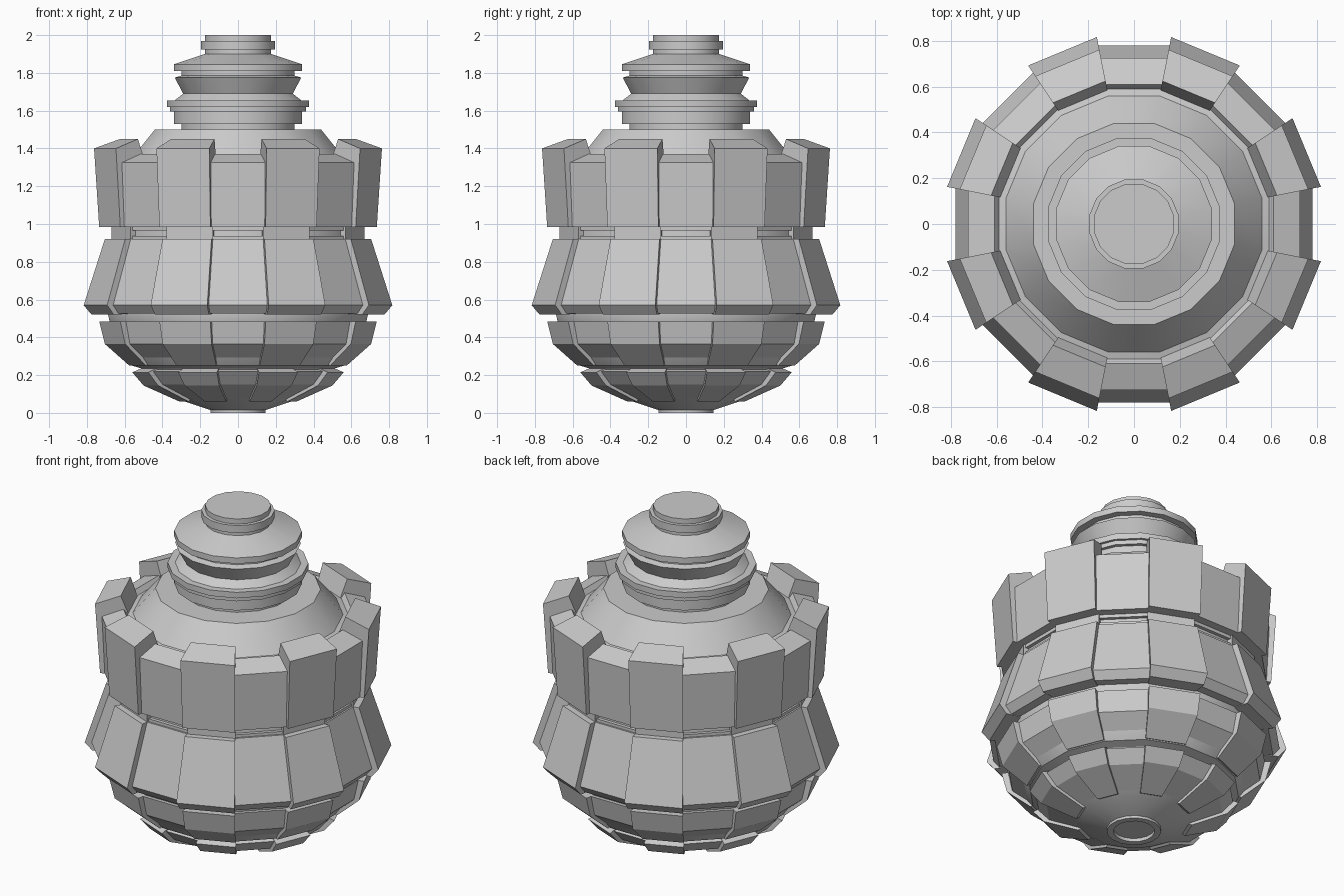
import bpy, bmesh
from math import cos, sin, pi

if "Cube" in bpy.data.objects:
    bpy.data.objects.remove(bpy.data.objects["Cube"])

SIDES = 16
HALF = pi / SIDES
K = 1 / cos(HALF)          # flat distance -> corner distance


def finish(bm, name, smooth):
    bmesh.ops.recalc_face_normals(bm, faces=bm.faces)
    me = bpy.data.meshes.new(name)
    bm.to_mesh(me)
    bm.free()
    ob = bpy.data.objects.new(name, me)
    bpy.context.collection.objects.link(ob)
    if smooth:
        bpy.ops.object.select_all(action='DESELECT')
        ob.select_set(True)
        bpy.context.view_layer.objects.active = ob
        bpy.ops.object.shade_smooth_by_angle(angle=0.45)
    return ob


def corner(bm, r, z, a):
    return bm.verts.new((r * K * cos(a), r * K * sin(a), z))


def lathe(name, profile):
    """16-sided solid from (flat radius, z) points, capped at both ends."""
    bm = bmesh.new()
    rings = [[corner(bm, r, z, (2 * i + 1) * HALF) for i in range(SIDES)] for r, z in profile]
    for a, b in zip(rings, rings[1:]):
        for i in range(SIDES):
            j = (i + 1) % SIDES
            bm.faces.new((a[i], a[j], b[j], b[i]))
    bm.faces.new(rings[0])
    bm.faces.new(rings[-1])
    return finish(bm, name, True)


def panels(name, profile, start):
    """Wedge panels on every second side, from a closed (flat radius, z) profile."""
    bm = bmesh.new()
    for k in range(start, SIDES, 2):
        mid = k * 2 * HALF
        left = [corner(bm, r, z, mid - HALF) for r, z in profile]
        right = [corner(bm, r, z, mid + HALF) for r, z in profile]
        bm.faces.new(left)
        bm.faces.new(right[::-1])
        n = len(profile)
        for i in range(n):
            j = (i + 1) % n
            bm.faces.new((left[i], left[j], right[j], right[i]))
    return finish(bm, name, False)


# Core body under the panels, with recessed foot
lathe("body", [(.11, .02), (.11, 0), (.145, 0), (.145, .015), (.28, .06), (.44, .15),
               (.51, .235), (.56, .25), (.65, .37), (.68, .485), (.69, .53), (.64, .92),
               (.64, .99), (.60, 1.34), (.56, 1.35), (.44, 1.5), (.29, 1.5)])

# Stepped neck and cap
lathe("neck", [(.30, 1.49), (.30, 1.53), (.34, 1.53), (.34, 1.595), (.36, 1.595),
               (.36, 1.62), (.375, 1.62), (.375, 1.655), (.335, 1.655), (.29, 1.69),
               (.335, 1.775), (.30, 1.785), (.30, 1.81), (.34, 1.81), (.34, 1.845),
               (.175, 1.9), (.175, 1.925), (.195, 1.925), (.195, 1.97), (.175, 1.97), (.175, 2.0)])

# Upper tier: tall blocks alternating with lower ones
panels("upper_raised", [(.60, .985), (.735, .985), (.762, 1.40), (.625, 1.45), (.58, 1.33)], 1)
panels("upper_low", [(.60, .985), (.71, .985), (.725, 1.325), (.61, 1.37), (.58, 1.33)], 0)

# Spacers in the gap between upper and middle tiers
panels("gap_spacer", [(.60, .91), (.67, .91), (.67, .99), (.60, .99)], 1)
panels("gap_ledge", [(.60, .965), (.66, .965), (.66, .99), (.60, .99)], 0)
panels("gap_ledge_lower", [(.60, .91), (.66, .91), (.66, .937), (.60, .937)], 0)

# Middle flared tier
panels("middle_raised", [(.62, .92), (.705, .92), (.817, .57), (.775, .52), (.66, .525)], 1)
panels("middle_low", [(.62, .92), (.67, .92), (.78, .57), (.745, .525), (.66, .53)], 0)

# Lower tier curving under
panels("lower_raised", [(.64, .485), (.735, .485), (.705, .365), (.575, .25), (.53, .27)], 1)
panels("lower_low", [(.64, .485), (.70, .485), (.675, .365), (.56, .265), (.53, .27)], 0)

# Bottom tier
panels("bottom_raised", [(.49, .245), (.56, .215), (.50, .145), (.31, .06), (.27, .08), (.42, .18)], 1)
panels("bottom_low", [(.49, .235), (.53, .22), (.47, .15), (.29, .068), (.27, .08), (.42, .18)], 0)
